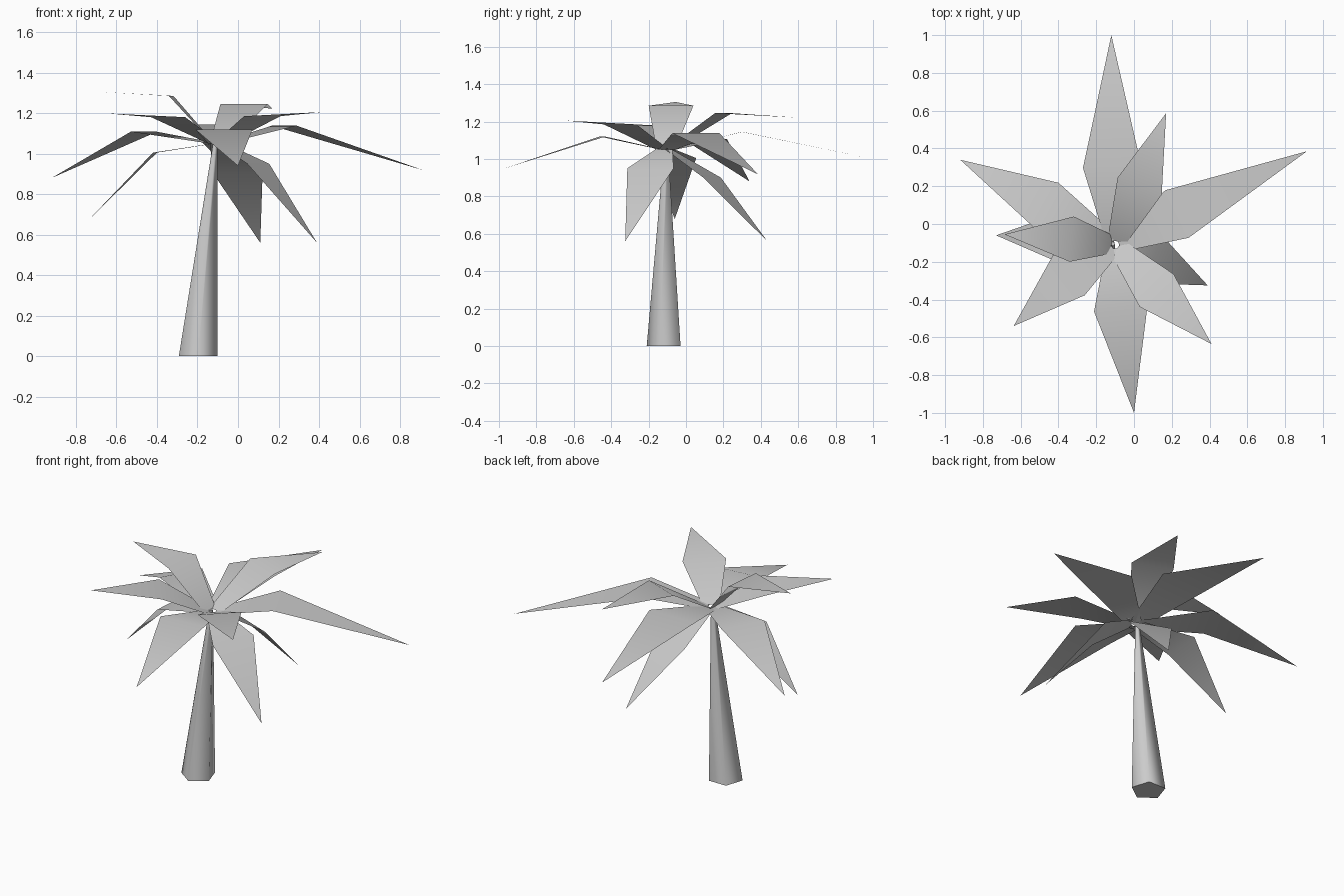
import bpy, bmesh, math
from mathutils import Vector

cube = bpy.data.objects.get("Cube")
if cube:
    bpy.data.objects.remove(cube, do_unlink=True)

grey = bpy.data.materials.new("plain_grey")
grey.use_nodes = True
tone = (0.6, 0.6, 0.6, 1)
grey.diffuse_color = tone
grey.node_tree.nodes["Principled BSDF"].inputs["Base Color"].default_value = tone


def finish(name, bm):
    """Turn a bmesh into a smooth shaded object with sharp rims."""
    bm.normal_update()
    mesh = bpy.data.meshes.new(name)
    bm.to_mesh(mesh)
    bm.free()
    mesh.materials.append(grey)
    obj = bpy.data.objects.new(name, mesh)
    bpy.context.collection.objects.link(obj)
    bpy.ops.object.select_all(action='DESELECT')
    obj.select_set(True)
    bpy.context.view_layer.objects.active = obj
    bpy.ops.object.shade_smooth_by_angle(angle=math.radians(75))
    return obj


# Leaning, tapered five-sided trunk
def trunk(sides=5):
    bm = bmesh.new()
    rings = []
    for centre, radius in ((Vector((-0.197, -0.11, 0)), 0.1),
                           (Vector((-0.112, -0.105, 1.05)), 0.012)):
        ring = []
        for i in range(sides):
            a = math.tau * i / sides - math.pi / 2
            offset = Vector((math.cos(a), math.sin(a), 0)) * radius
            ring.append(bm.verts.new(centre + offset))
        rings.append(ring)
    low, high = rings
    for i in range(sides):
        j = (i + 1) % sides
        bm.faces.new((low[i], low[j], high[j], high[i]))
    bm.faces.new(low[::-1])
    bm.faces.new(high)
    finish("trunk", bm)


# Thin folded leaf: a widening inner panel and a pointed outer panel
CROWN = Vector((-0.1, -0.11, 1.05))


def leaf(name, fold, tip, width):
    fold, tip = Vector(fold), Vector(tip)
    out = tip - CROWN
    out.z = 0
    out.normalize()
    side = Vector((out.y, -out.x, 0))
    root = CROWN + out * 0.02
    bm = bmesh.new()
    points = (root - side * 0.05, root + side * 0.05,
              fold + side * width / 2, fold - side * width / 2, tip)
    a, b, c, d, e = [bm.verts.new(p) for p in points]
    bm.faces.new((a, b, c, d))
    bm.faces.new((d, c, e))
    finish(name, bm)


trunk()

# Leaves: fold centre, tip, width at the fold
leaves = {
    "back_leaf": ((-0.115, 0.3, 1.145), (-0.12, 1.0, 1.0), 0.31),
    "back_upper_leaf": ((0.03, 0.2, 1.245), (0.17, 0.587, 1.222), 0.25),
    "back_lower_leaf": ((0.0, 0.14, 0.9), (0.11, 0.435, 0.56), 0.26),
    "back_right_leaf": ((-0.465, 0.1, 1.108), (-0.92, 0.34, 0.88), 0.27),
    "back_left_leaf": ((0.228, 0.053, 1.138), (0.915, 0.385, 0.918), 0.28),
    "left_lower_leaf": ((0.1, -0.19, 0.95), (0.39, -0.325, 0.56), 0.27),
    "front_left_leaf": ((0.12, -0.352, 1.185), (0.41, -0.635, 1.205), 0.25),
    "front_leaf": ((-0.07, -0.447, 1.12), (0, -1.0, 0.94), 0.285),
    "front_right_leaf": ((-0.345, -0.272, 1.18), (-0.637, -0.54, 1.198), 0.27),
    "right_upper_leaf": ((-0.33, -0.08, 1.285), (-0.685, -0.055, 1.305), 0.24),
    "right_lower_leaf": ((-0.41, -0.07, 1.005), (-0.73, -0.06, 0.68), 0.25),
}
for name, (fold, tip, width) in leaves.items():
    leaf(name, fold, tip, width)
